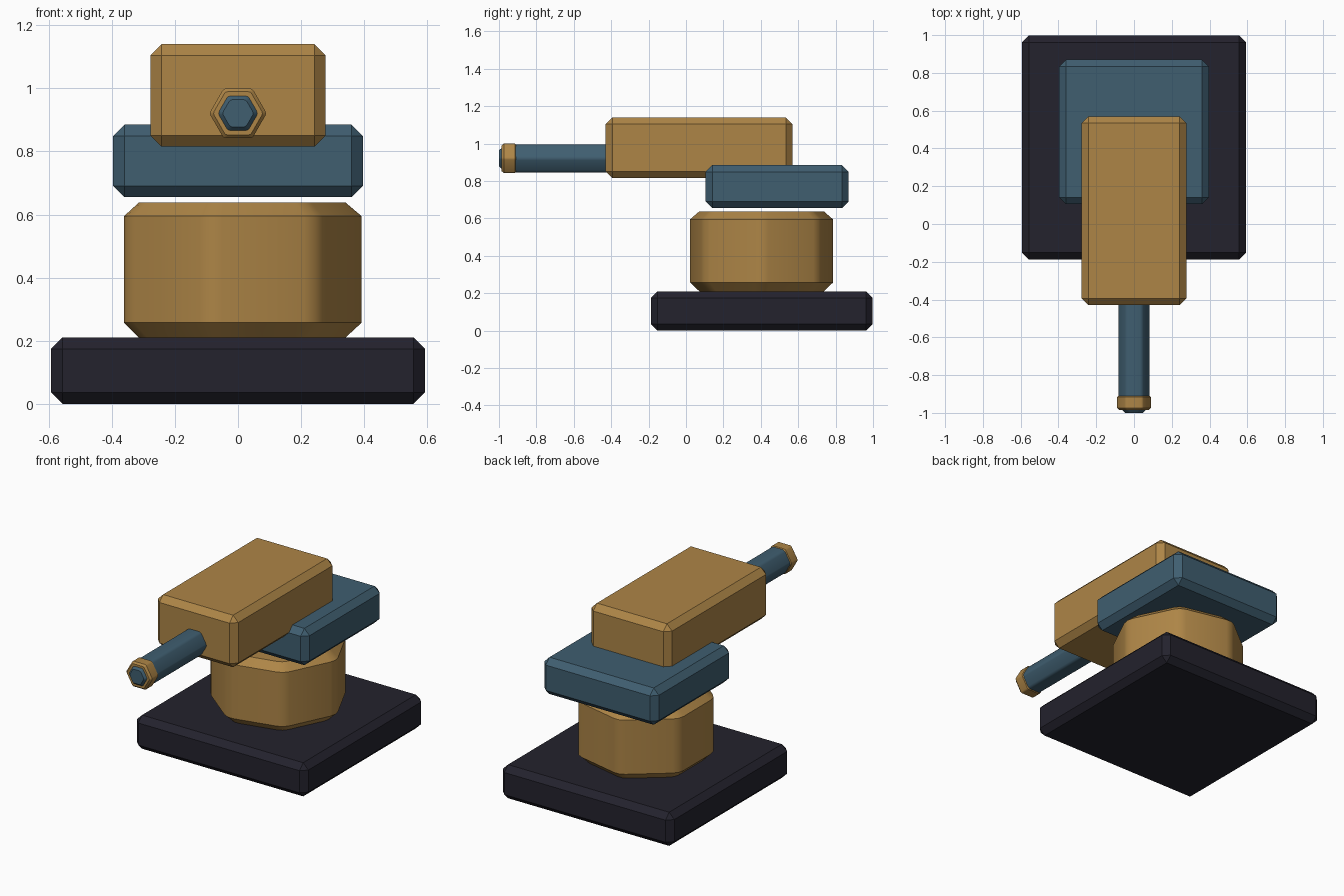
import bpy, bmesh, math
from mathutils import Vector, Matrix

if "Cube" in bpy.data.objects:
    bpy.data.objects.remove(bpy.data.objects["Cube"])


def material(name, rgb):
    m = bpy.data.materials.new(name)
    m.diffuse_color = (*rgb, 1)
    m.use_nodes = True
    m.node_tree.nodes["Principled BSDF"].inputs["Base Color"].default_value = m.diffuse_color
    return m


TAN = material("ochre", (0.42, 0.235, 0.062))
BLUE = material("slate_blue", (0.05, 0.112, 0.162))
DARK = material("dark_navy", (0.017, 0.016, 0.026))


def finish(name, bm, mat, smooth=False):
    bmesh.ops.recalc_face_normals(bm, faces=bm.faces)
    me = bpy.data.meshes.new(name)
    bm.to_mesh(me)
    bm.free()
    me.materials.append(mat)
    ob = bpy.data.objects.new(name, me)
    bpy.context.collection.objects.link(ob)
    if smooth:
        bpy.ops.object.select_all(action='DESELECT')
        ob.select_set(True)
        bpy.context.view_layer.objects.active = ob
        bpy.ops.object.shade_smooth_by_angle(angle=math.radians(35))
    return ob


def chamfer_box(name, lo, hi, mat, bevel=0.036):
    """Box between two corners with every edge chamfered."""
    lo, hi = Vector(lo), Vector(hi)
    bm = bmesh.new()
    bmesh.ops.create_cube(bm, size=1)
    bmesh.ops.scale(bm, vec=hi - lo, verts=bm.verts)
    bmesh.ops.translate(bm, vec=(lo + hi) / 2, verts=bm.verts)
    bmesh.ops.bevel(bm, geom=bm.edges[:], offset=bevel, segments=1,
                    profile=0.5, affect='EDGES')
    return finish(name, bm, mat)


def rounded_polygon(sides, radius, cut):
    """Regular polygon with a corner on +x, corners eased by two short edges."""
    half = math.pi / sides
    pts = []
    arc = cut / math.tan(half)
    for i in range(sides):
        a = 2 * half * i
        if cut == 0:
            pts.append(Vector((radius * math.cos(a), radius * math.sin(a))))
            continue
        c = radius - arc / math.cos(half)
        for t in (-half, 0, half):
            pts.append(Vector((c * math.cos(a) + arc * math.cos(a + t),
                               c * math.sin(a) + arc * math.sin(a + t))))
    return pts


def prism(name, outline, rings, matrix, mat):
    """Loft an outline through (height, scale) rings and cap both ends."""
    bm = bmesh.new()
    loops = [[bm.verts.new(matrix @ Vector((p.x * s, p.y * s, h))) for p in outline]
             for h, s in rings]
    n = len(outline)
    for a, b in zip(loops, loops[1:]):
        for i in range(n):
            j = (i + 1) % n
            bm.faces.new((a[i], a[j], b[j], b[i]))
    bm.faces.new(loops[0])
    bm.faces.new(loops[-1])
    return finish(name, bm, mat, smooth=True)


# Square foot plate
chamfer_box("base_plate", (-0.593, -0.188, 0), (0.593, 0.998, 0.21), DARK)

# Seven-sided pedestal with chamfered rims
prism("pedestal_drum", rounded_polygon(7, 0.401, 0.04),
      [(0.21, 0.87), (0.257, 1), (0.595, 1), (0.638, 0.87)],
      Matrix.Translation((0, 0.404, 0)), TAN)

# Turntable slab and upper housing
chamfer_box("turntable", (-0.396, 0.105, 0.655), (0.396, 0.87, 0.885), BLUE)
chamfer_box("housing", (-0.278, -0.43, 0.815), (0.278, 0.57, 1.14), TAN)

# Hexagonal barrel and its collar, pointing to the front (-y)
forward = Matrix.Translation((0, 0, 0.921)) @ Matrix.Rotation(math.pi / 2, 4, 'X')
prism("barrel", rounded_polygon(6, 0.086, 0.012),
      [(0.35, 1), (0.963, 1), (1.0, 0.58)], forward, BLUE)
prism("muzzle_collar", rounded_polygon(6, 0.091, 0.008),
      [(0.905, 0.88), (0.915, 1), (0.974, 1), (0.986, 0.87)], forward, TAN)
